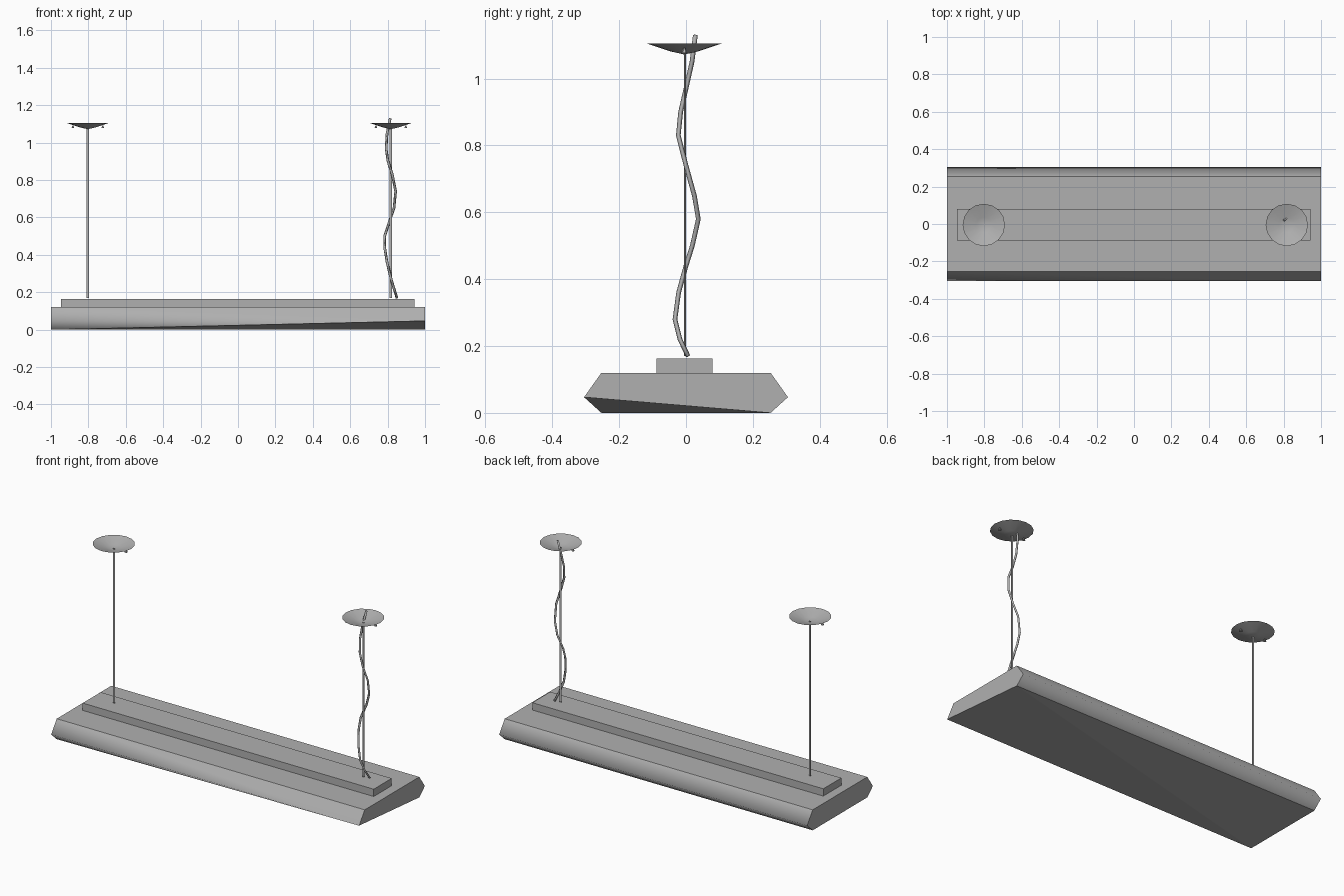
import bpy, bmesh, math
from mathutils import Vector

if "Cube" in bpy.data.objects:
    bpy.data.objects.remove(bpy.data.objects["Cube"])

grey = bpy.data.materials.new("mid_grey")
grey.diffuse_color = (0.435, 0.435, 0.435, 1)
grey.use_nodes = True
grey.node_tree.nodes["Principled BSDF"].inputs["Base Color"].default_value = grey.diffuse_color


def finish(name, bm, smooth=False):
    bmesh.ops.recalc_face_normals(bm, faces=bm.faces)
    for f in bm.faces:
        f.smooth = smooth
    me = bpy.data.meshes.new(name)
    bm.to_mesh(me)
    bm.free()
    me.materials.append(grey)
    ob = bpy.data.objects.new(name, me)
    bpy.context.collection.objects.link(ob)
    return ob


def extrude_x(bm, profile, x0, x1):
    face = bm.faces.new([bm.verts.new((x0, y, z)) for y, z in profile])
    ext = bmesh.ops.extrude_face_region(bm, geom=[face])
    moved = [v for v in ext["geom"] if isinstance(v, bmesh.types.BMVert)]
    bmesh.ops.translate(bm, verts=moved, vec=(x1 - x0, 0, 0))
    return moved


def bridge(bm, a, b):
    n = len(a)
    for i in range(n):
        j = (i + 1) % n
        bm.faces.new((a[i], a[j], b[j], b[i]))


def cone(name, x, y, z0, z1, r0, r1, sides, flatten=1):
    bm = bmesh.new()
    bmesh.ops.create_cone(bm, cap_ends=True, segments=sides,
                          radius1=r0, radius2=r1, depth=z1 - z0)
    bmesh.ops.scale(bm, verts=bm.verts, vec=(1, flatten, 1))
    bmesh.ops.translate(bm, verts=bm.verts, vec=(x, y, (z0 + z1) / 2))
    return finish(name, bm)


def dish(name, x, y, rings, z_tip, sides=16):
    # thin shallow bowl, open at the top
    bm = bmesh.new()
    loops = [[bm.verts.new((x + r * math.cos(2 * math.pi * i / sides),
                            y + r * math.sin(2 * math.pi * i / sides), z))
              for i in range(sides)] for r, z in rings]
    for a, b in zip(loops, loops[1:]):
        bridge(bm, a, b)
    tip = bm.verts.new((x, y, z_tip))
    for i in range(sides):
        bm.faces.new((loops[-1][i], loops[-1][(i + 1) % sides], tip))
    return finish(name, bm, True)


# Lamp housing: hexagonal section whose long sides are smoothed
bm = bmesh.new()
extrude_x(bm, [(-0.253, 0), (0.253, 0), (0.305, 0.047),
               (0.253, 0.12), (-0.253, 0.12), (-0.305, 0.047)], -1, 1)
# the lower front right corner is merged up into the side corner
corner = [v for v in bm.verts if v.co.x > 0 and v.co.y < 0 and v.co.z < 0.06]
underside = [f for f in bm.faces if all(v.co.z < 0.01 for v in f.verts)]
low = min(corner, key=lambda v: v.co.z)
far = next(v for v in bm.verts if v.co.x < 0 and v.co.y < 0 and v.co.z < 0.01)
opposite = next(v for v in bm.verts if v.co.x > 0 and v.co.y > 0 and v.co.z < 0.01)
bmesh.utils.face_split(underside[0], far, opposite)
bmesh.ops.pointmerge(bm, verts=corner, merge_co=max(corner, key=lambda v: v.co.z).co.copy())
for e in bm.edges:
    ridge = all(0.04 < v.co.z < 0.06 for v in e.verts) and \
        abs(e.verts[0].co.x - e.verts[1].co.x) > 1
    e.smooth = ridge
finish("lamp_housing", bm, True)

# Gear tray on top
bm = bmesh.new()
extrude_x(bm, [(-0.088, 0.12), (0.079, 0.12), (0.079, 0.163), (-0.088, 0.163)],
          -0.947, 0.943)
finish("gear_tray", bm)

# Suspension rods, ceiling dishes and their small screws
for side, x in (("left", -0.803), ("right", 0.817)):
    cone(side + "_rod", x, -0.003, 0.17, 1.078, 0.007, 0.007, 6, 0.5)
    dish(side + "_ceiling_dish", x, -0.005, [(0.113, 1.105), (0.04, 1.081)], 1.072)
    for n, dx in (("inner", 0.08), ("outer", -0.08)):
        cone(f"{side}_{n}_screw", x + dx, -0.005, 1.077, 1.091, 0.009, 0.003, 6)

# Wavy power cable wound around the right rod
path = [(0.850, 0.006, 0.17), (0.834, -0.018, 0.22), (0.816, -0.033, 0.28),
        (0.797, -0.022, 0.36), (0.784, 0.0, 0.44), (0.784, 0.019, 0.50),
        (0.810, 0.037, 0.58), (0.834, 0.025, 0.65), (0.843, 0.0, 0.74),
        (0.825, -0.023, 0.83), (0.802, -0.016, 0.90), (0.792, 0.0, 0.97),
        (0.797, 0.018, 1.05), (0.814, 0.028, 1.13)]
bm = bmesh.new()
pts = [Vector(p) for p in path]
rings = []
for k, p in enumerate(pts):
    t = (pts[min(k + 1, len(pts) - 1)] - pts[max(k - 1, 0)]).normalized()
    u = t.cross(Vector((0, 1, 0))).normalized()
    v = t.cross(u)
    rings.append([bm.verts.new(p + 0.007 * (math.cos(a) * u + math.sin(a) * v))
                  for a in (2 * math.pi * i / 4 for i in range(4))])
for a, b in zip(rings, rings[1:]):
    bridge(bm, a, b)
bm.faces.new(rings[0])
bm.faces.new(rings[-1])
finish("power_cable", bm, True)
